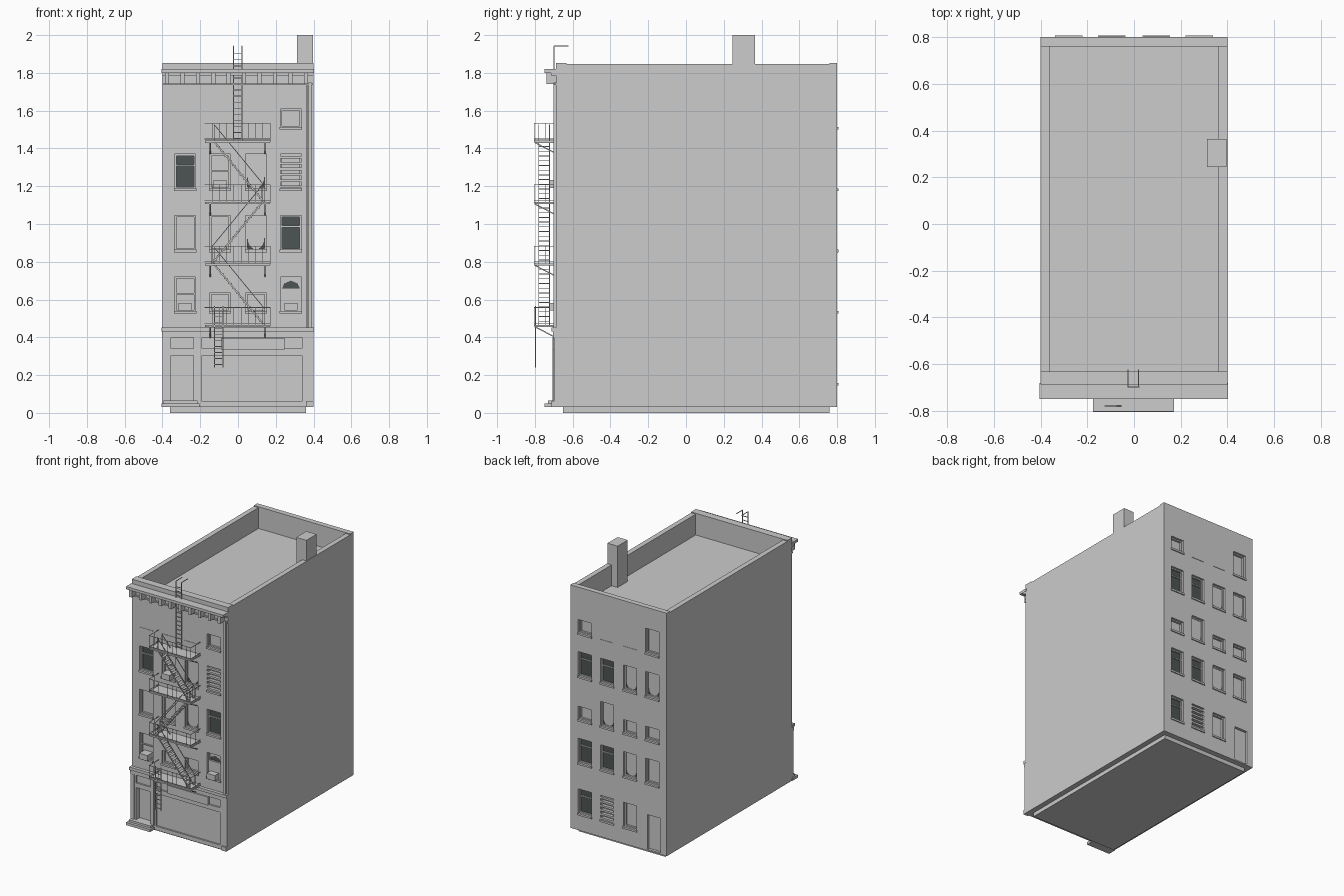
import bpy, bmesh, math
from mathutils import Vector

if "Cube" in bpy.data.objects:
    bpy.data.objects.remove(bpy.data.objects["Cube"])


def material(name, rgb):
    m = bpy.data.materials.new(name)
    m.diffuse_color = (*rgb, 1)
    m.use_nodes = True
    m.node_tree.nodes["Principled BSDF"].inputs["Base Color"].default_value = m.diffuse_color
    return m


GREY = material("light grey", (0.604, 0.604, 0.604))
GLASS = material("dark glass", (0.075, 0.09, 0.087))


def box(bm, x0, x1, y0, y1, z0, z1):
    vs = bmesh.ops.create_cube(bm, size=1)["verts"]
    for v in vs:
        v.co = Vector((x0 if v.co.x < 0 else x1, y0 if v.co.y < 0 else y1, z0 if v.co.z < 0 else z1))
    return vs


def beam(bm, p, q, t=0.005, h=None):
    """Square bar from p to q."""
    p, q = Vector(p), Vector(q)
    d = q - p
    rot = d.to_track_quat('Z', 'Y')
    for v in bmesh.ops.create_cube(bm, size=1)["verts"]:
        v.co = p + d / 2 + rot @ Vector((v.co.x * t, v.co.y * (h or t), v.co.z * d.length))


def finish(bm, name, mat=GREY):
    bmesh.ops.recalc_face_normals(bm, faces=bm.faces)
    me = bpy.data.meshes.new(name)
    bm.to_mesh(me)
    bm.free()
    me.materials.append(mat)
    ob = bpy.data.objects.new(name, me)
    bpy.context.collection.objects.link(ob)
    return ob


FRONT, BACK, W, H, DEEP = -0.688, 0.8, 0.055, 0.185, 0.03
COLS = [-0.28, -0.095, 0.095, 0.28]
# Window types: G glass, P panel, A air conditioner, C rounded curtain,
# S slats, H half open, T glass above a board, X closed, D none
front_rows = {0.535: "AHHT", 0.86: "PPCG", 1.185: "GACS", 1.51: "XXXH"}
back_rows = {0.155: "DPSG", 0.535: "PCGG", 0.86: "HHCH", 1.185: "CCGG", 1.51: "PXXH"}

cut, frames, panes, fills, sills, units = (bmesh.new() for _ in range(6))


def window(x, z, kind, out):
    yw = FRONT if out < 0 else BACK

    def b(bm, x0, x1, d0, d1, z0, z1):
        ys = sorted((yw + out * d0, yw + out * d1))
        box(bm, x + x0, x + x1, ys[0], ys[1], z + z0, z + z1)
    if kind == "D":
        return
    if kind == "X":
        b(sills, -W, W, -0.005, 0.003, -0.003, 0.002)
        return
    b(sills, -W - 0.004, W + 0.004, -0.005, 0.008, -0.01, 0.004)
    top = 0.1 if kind == "H" else H
    b(cut, -W, W, -DEEP, 0.02, 0, top)
    # outer frame
    for x0, x1, z0, z1 in ((-W, -W + 0.009, 0, top), (W - 0.009, W, 0, top),
                           (-W, W, top - 0.009, top), (-W, W, 0, 0.01)):
        b(frames, x0, x1, -DEEP, -0.016, z0, z1)
    if kind in "GCT":
        b(panes, -W, W, -DEEP, -DEEP + 0.004, 0, H)
    if kind == "G":
        b(frames, -W, W, -0.026, -0.018, 0.122, 0.131)
    elif kind == "S":
        for i in range(6):
            b(fills, -W, W, -0.024, -0.002, 0.006 + i * 0.031, 0.02 + i * 0.031)
    elif kind == "T":
        b(fills, -W + 0.006, W - 0.006, -0.026, -0.012, 0, 0.125)
    elif kind == "A":
        b(frames, -W, W, -0.026, -0.018, 0.092, 0.1)
    if kind in "AT":
        b(units, -0.034, 0.034, -DEEP, 0.035, 0.006, 0.048)
    if kind == "C":
        r = W - 0.011
        pts = [(-r, H - 0.008)] + [(r * math.cos(a), 0.065 + 0.058 * math.sin(a))
               for a in (math.pi * (1 + k / 10) for k in range(11))] + [(r, H - 0.008)]
    elif kind == "T":
        # draped curtain in the upper sash
        pts = [(-0.046, H - 0.009), (-0.046, 0.125), (-0.036, 0.15), (0, H - 0.02),
               (0.036, 0.15), (0.046, 0.125), (0.046, H - 0.009)]
    else:
        return
    f = fills.faces.new([fills.verts.new((x + px, yw - out * 0.02, z + pz)) for px, pz in pts])
    for v in bmesh.ops.extrude_face_region(fills, geom=[f])["geom"]:
        if isinstance(v, bmesh.types.BMVert):
            v.co.y -= out * 0.004


for rows, out in ((front_rows, -1), (back_rows, 1)):
    for z, kinds in rows.items():
        for x, k in zip(COLS, kinds):
            window(x, z, k, out)

# Main block with roof well, windows and doorways cut out
box(cut, -0.362, 0.362, -0.632, 0.76, 1.69, 1.95)
box(cut, -0.35, -0.24, 0.78, 0.85, 0.04, 0.3)
box(cut, -0.355, -0.235, -0.75, -0.66, 0.065, 0.305)
bm = bmesh.new()
box(bm, -0.4, 0.4, FRONT, BACK, 0.03, 1.846)
walls = finish(bm, "walls")
cutter = finish(cut, "opening_cutter")
mod = walls.modifiers.new("openings", 'BOOLEAN')
mod.operation, mod.solver, mod.object = 'DIFFERENCE', 'EXACT', cutter
bpy.context.view_layer.update()
me = bpy.data.meshes.new_from_object(walls.evaluated_get(bpy.context.evaluated_depsgraph_get()))
walls.modifiers.clear()
walls.data = me
bpy.data.objects.remove(cutter)

finish(frames, "window_frames")
finish(panes, "window_glass", GLASS)
finish(fills, "blinds_and_boards")
finish(sills, "window_sills")
finish(units, "air_conditioners")


def boxes(name, *items):
    bm = bmesh.new()
    for it in items:
        box(bm, *it)
    return finish(bm, name)


boxes("base_slab", (-0.36, 0.36, -0.65, 0.76, 0, 0.03))
boxes("chimney", (0.312, 0.396, 0.245, 0.365, 1.69, 2.0))
boxes("parapet_caps", (-0.4, 0.4, FRONT, -0.632, 1.84, 1.853), (-0.4, 0.4, 0.76, BACK, 1.84, 1.853))

# Top cornice with brackets
boxes("cornice", (-0.405, 0.402, -0.75, -0.68, 1.80, 1.82),
      (-0.4, 0.4, -0.715, -0.68, 1.785, 1.80), (-0.4, 0.4, -0.698, -0.68, 1.735, 1.745))
boxes("cornice_brackets", *[(-0.387 + i * 0.0817, -0.365 + i * 0.0817, -0.738, -0.68, 1.742, 1.80)
                            for i in range(10)])

# Ground floor shop front
yf, yb = -0.70, -0.685
boxes("shop_front", (-0.4, -0.355, yf, yb, 0.03, 0.40), (-0.235, -0.19, yf, yb, 0.03, 0.40),
      (0.34, 0.4, yf, yb, 0.03, 0.40), (-0.36, 0.34, yf, yb, 0.305, 0.34),
      (-0.2, 0.34, yf, yb, 0.03, 0.06))
boxes("shop_sign", (-0.09, 0.245, -0.708, yb, 0.335, 0.397))
boxes("shop_pilasters", (-0.222, -0.205, -0.707, yb, 0.06, 0.40), (-0.397, -0.37, -0.705, yb, 0.06, 0.40))
boxes("shop_band", (-0.405, 0.402, -0.712, yb, 0.43, 0.452), (-0.402, 0.4, -0.704, yb, 0.40, 0.43))
boxes("door_step", (-0.405, -0.205, -0.75, yb, 0.03, 0.05), (-0.395, -0.215, -0.73, yb, 0.05, 0.065))
boxes("corner_pilaster", (0.36, 0.4, -0.712, yb, 0.03, 0.062), (0.362, 0.369, -0.696, yb, 0.06, 1.75),
      (0.372, 0.388, -0.702, yb, 0.06, 1.75))

# Fire escape platforms, railings and wall brackets
PX0, PX1, PY = -0.175, 0.17, -0.803
LEVELS = [0.46, 0.785, 1.11, 1.435]
plat, rail, brack = bmesh.new(), bmesh.new(), bmesh.new()
for z in LEVELS:
    box(plat, PX0, PX1, PY, FRONT, z - 0.005, z + 0.006)
    for h in (0.015, 0.098):
        beam(rail, (PX0, PY, z + h), (PX1, PY, z + h), 0.003)
        for x in (PX0, PX1):
            beam(rail, (x, PY, z + h), (x, FRONT, z + h), 0.003)
    for i in range(10):
        x = PX0 + (PX1 - PX0) * i / 9
        beam(rail, (x, PY, z), (x, PY, z + 0.098), 0.002)
    for x in (PX0, PX1):
        beam(rail, (x, -0.745, z), (x, -0.745, z + 0.098), 0.002)
    for x in (-0.147, 0.142):
        beam(brack, (x, -0.8, z - 0.004), (x, FRONT, z - 0.062), 0.006)
finish(plat, "escape_platforms")
finish(rail, "escape_railings")
finish(brack, "escape_brackets")

# Zigzag stairs between the platforms
stair = bmesh.new()
for n, (z0, z1) in enumerate(zip(LEVELS, LEVELS[1:])):
    s = 1 if n % 2 == 0 else -1
    xa, xb = 0.142 * s, -0.125 * s
    for y in (-0.78, -0.722):
        beam(stair, (xa, y, z0), (xb, y, z1), 0.004, 0.008)
        beam(stair, (xa, y, z0 + 0.09), (xb, y, z1 + 0.09), 0.004)
        for x, z in ((xa, z0), (xb, z1)):
            beam(stair, (x, y, z), (x, y, z + 0.09), 0.003)
    for i in range(1, 13):
        x, z = xa + (xb - xa) * i / 13, z0 + (z1 - z0) * i / 13
        box(stair, x - 0.01, x + 0.01, -0.78, -0.722, z - 0.002, z + 0.002)
finish(stair, "escape_stairs")


# Drop ladder and roof ladder
def ladder(name, x0, x1, y, z0, z1, step, hook=0):
    bm = bmesh.new()
    for x in (x0, x1):
        beam(bm, (x, y, z0), (x, y, z1), 0.005)
        if hook:
            beam(bm, (x, y, z1), (x, y + hook, z1), 0.004)
    for i in range(int((z1 - z0) / step)):
        z = z0 + step * (i + 0.5)
        beam(bm, (x0, y, z), (x1, y, z), 0.004)
    finish(bm, name)


ladder("drop_ladder", -0.125, -0.08, -0.797, 0.24, 0.565, 0.032)
ladder("roof_ladder", -0.025, 0.02, -0.698, 1.437, 1.943, 0.032, 0.075)
